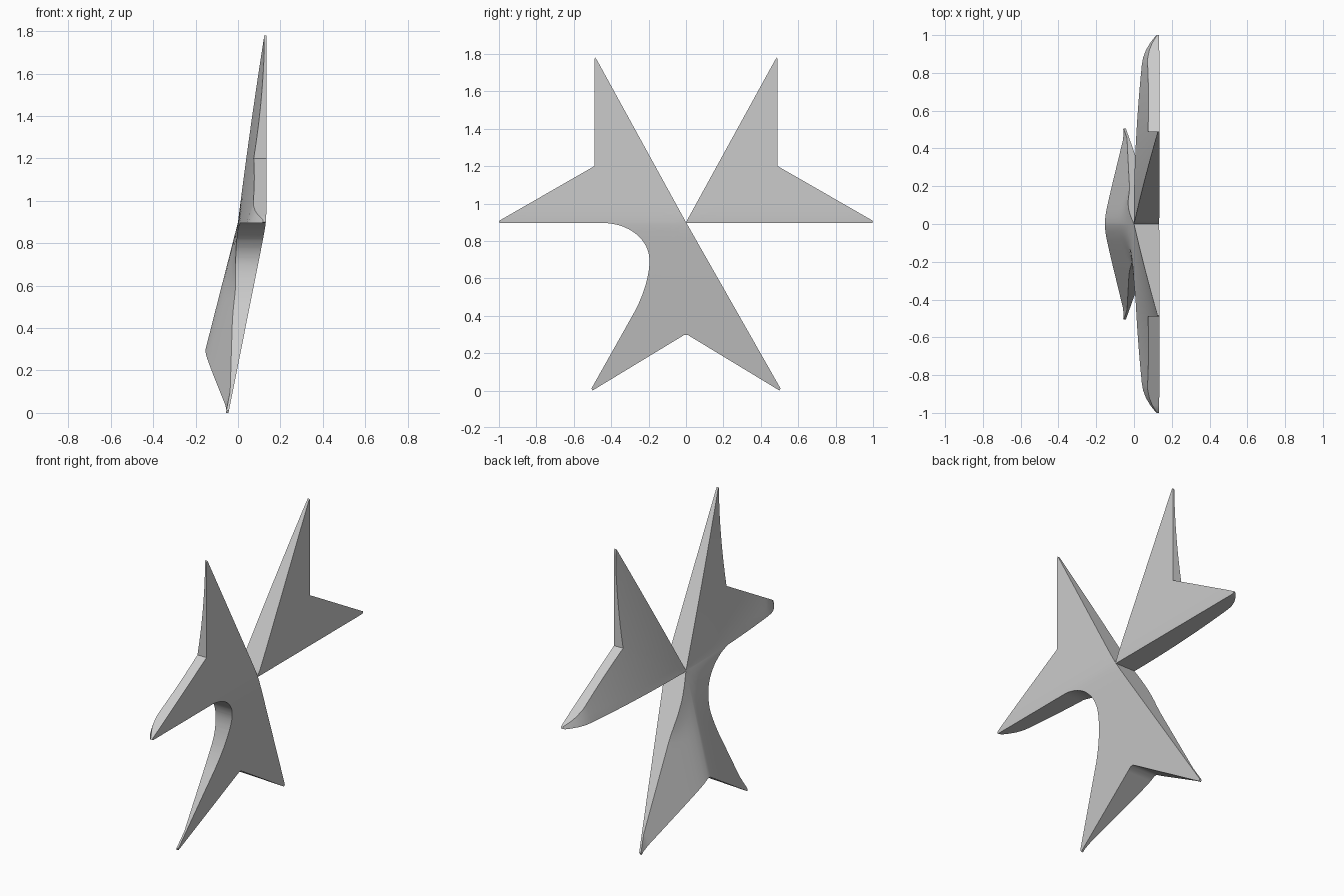
import bpy, bmesh
from mathutils import Vector

if "Cube" in bpy.data.objects:
    bpy.data.objects.remove(bpy.data.objects["Cube"])

CZ = 0.9   # height of the point where the three darts meet


def smoothstep(t):
    t = max(0.0, min(1.0, t))
    return t * t * (3 - 2 * t)


def front_x(y, z):
    # flat above the centre, leaning back below it
    d = CZ - z
    soft = 0.5 * (d + (d * d + 0.0016) ** 0.5)
    return 0.135 - 0.2 * soft


def back_x(y, z):
    a = abs(y)
    d = CZ - z
    thin = 0.06 * a * a + 0.06 * max(0.0, (a - 0.85) / 0.15) ** 2
    if d <= 0:
        h = -d / 0.88
        x = 0.11 * h + thin + 0.2 * h * max(0.0, a + 0.55 * d)
    else:
        # central ridge that falls away to both lower tips
        ridge = (a * a + 0.0016) ** 0.5 - 0.04
        w = smoothstep(d / 0.35)
        x = -0.255 * d + 0.4 * ridge * w + thin * (1 - w)
    return min(x, front_x(y, z) - 0.012)


def bezier(p0, p1, p2, p3, n):
    pts = []
    for i in range(n + 1):
        t = i / n
        s = 1 - t
        pts.append(tuple(s**3 * a + 3 * s * s * t * b + 3 * s * t * t * c + t**3 * d
                         for a, b, c, d in zip(p0, p1, p2, p3)))
    return pts


def sculpted_plate(name, outline):
    # fill the outline, slice it into a grid, then thicken between the two surfaces
    bm = bmesh.new()
    face = bm.faces.new([bm.verts.new((0, y, z)) for y, z in outline])
    face.normal_update()
    bmesh.ops.triangulate(bm, faces=[face], ngon_method='EAR_CLIP')
    for axis, start, count in ((1, -1.0, 50), (2, 0.02, 45)):
        for i in range(1, count):
            co, no = Vector((0, 0, 0)), Vector((0, 0, 0))
            co[axis], no[axis] = start + 0.04 * i, 1
            bmesh.ops.bisect_plane(bm, geom=bm.verts[:] + bm.edges[:] + bm.faces[:],
                                   plane_co=co, plane_no=no, dist=1e-5)
    bmesh.ops.remove_doubles(bm, verts=bm.verts[:], dist=1e-4)
    back = bm.verts[:]
    result = bmesh.ops.extrude_face_region(bm, geom=bm.faces[:], use_keep_orig=True)
    front = [g for g in result["geom"] if isinstance(g, bmesh.types.BMVert)]
    for v in back:
        v.co.x = back_x(v.co.y, v.co.z)
    for v in front:
        v.co.x = front_x(v.co.y, v.co.z)
    bmesh.ops.triangulate(bm, faces=bm.faces[:])
    bmesh.ops.recalc_face_normals(bm, faces=bm.faces[:])
    mesh = bpy.data.meshes.new(name)
    bm.to_mesh(mesh)
    bm.free()
    ob = bpy.data.objects.new(name, mesh)
    bpy.context.collection.objects.link(ob)
    bpy.ops.object.select_all(action='DESELECT')
    ob.select_set(True)
    bpy.context.view_layer.objects.active = ob
    bpy.ops.object.shade_smooth_by_angle(angle=0.6)
    return ob


# free upper dart with slightly blunt tips
dart = [(0.0, CZ), (0.475, 1.765), (0.485, 1.78), (0.49, 1.77), (0.49, 1.2),
        (0.995, 0.91), (1.0, 0.9), (0.99, 0.895), (0.0, 0.895)]
sculpted_plate("upper_dart", dart)

# opposite upper dart joined to the lower dart by a curved neck
upper = [(-y, z) for y, z in dart[:8]]
neck = (bezier((-0.42, 0.895), (-0.3, 0.885), (-0.2, 0.81), (-0.195, 0.7), 12)
        + bezier((-0.195, 0.7), (-0.195, 0.62), (-0.22, 0.53), (-0.27, 0.43), 8)[1:])
lower = [(-0.505, 0.012), (-0.5, 0.0), (-0.01, 0.297), (0.01, 0.297),
         (0.5, 0.0), (0.505, 0.012)]
sculpted_plate("joined_body", upper + neck + lower)
